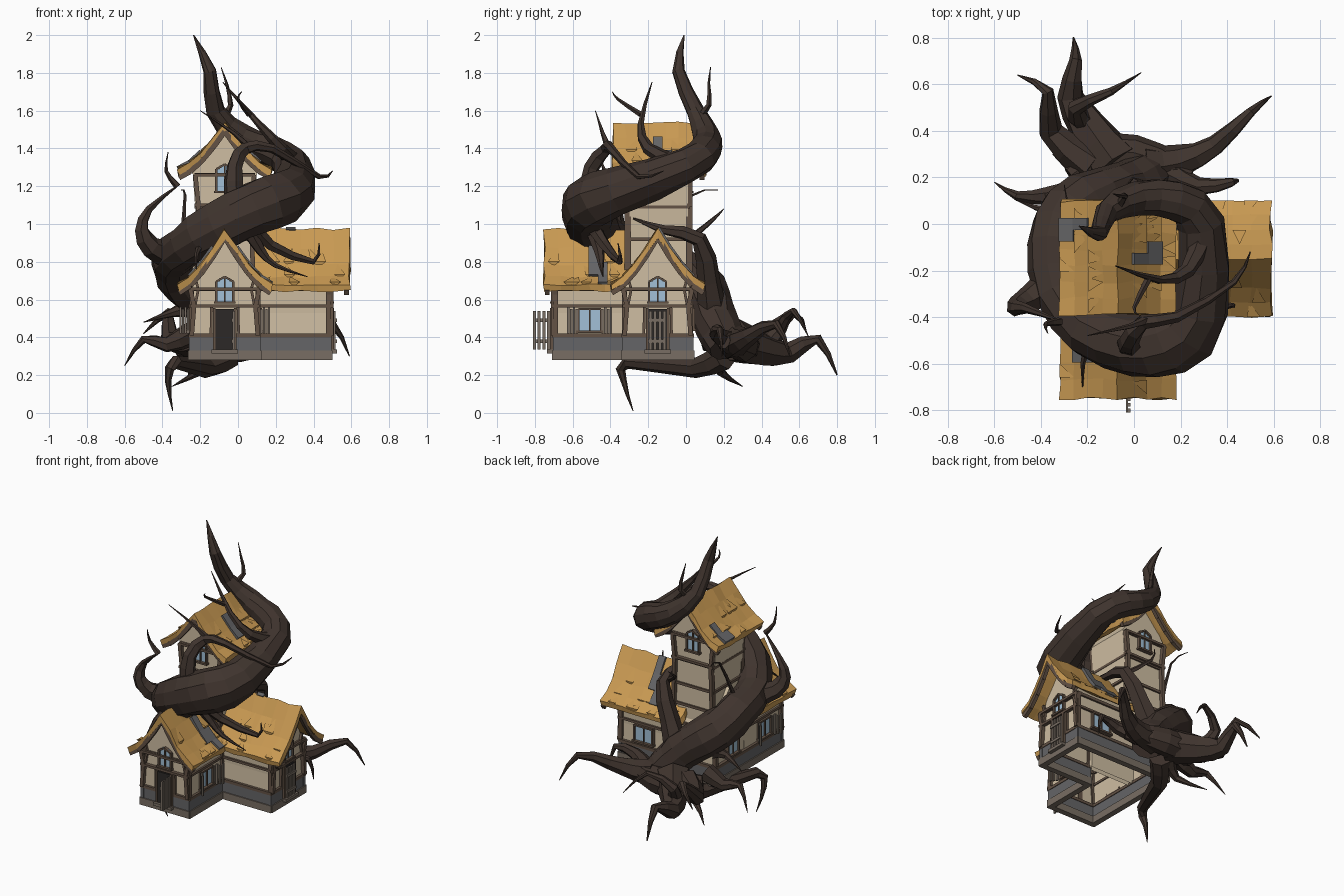
import bpy, bmesh, random
from math import radians, sin, cos, tau
from mathutils import Vector, Matrix

if "Cube" in bpy.data.objects:
    bpy.data.objects.remove(bpy.data.objects["Cube"])
random.seed(4)
V = Vector
COL = dict(bark=(.05, .034, .027), plaster=(.62, .51, .36), thatch=(.58, .32, .085), timber=(.125, .085, .06),
           stone=(.13, .13, .135), glass=(.36, .53, .68), dark=(.025, .022, .02), sill=(.19, .155, .125))
MATS = {}
for k, c in COL.items():
    MATS[k] = bpy.data.materials.new(k)
    MATS[k].diffuse_color = (*c, 1)
PARTS = {}


def part(name, mat):
    return PARTS.setdefault(name, (bmesh.new(), mat))[0]


def beam(bm, M, p, q, w, h):
    """Box from p to q: w in the facade plane, h in depth."""
    p, q = V(p), V(q)
    d = (q - p).normalized()
    ref = V((0, 0, 1)) if abs(d.y) > .8 else V((0, 1, 0))
    a = d.cross(ref).normalized()
    b = a.cross(d)
    A, B = [[bm.verts.new(M @ (e + a * (w / 2 * s) + b * (h / 2 * t))) for s, t in ((-1, -1), (1, -1), (1, 1), (-1, 1))]
            for e in (p, q)]
    bm.faces.new(A[::-1])
    bm.faces.new(B)
    bridge(bm, A, B)


def bridge(bm, a, b):
    for i in range(len(a)):
        bm.faces.new((a[i - 1], a[i], b[i], b[i - 1]))


def path(bm, M, pts, w, h):
    for p, q in zip(pts, pts[1:]):
        beam(bm, M, p, q, w, h)


def place(x, y, deg=0):
    return Matrix.Translation((x, y, 0)) @ Matrix.Rotation(radians(deg), 4, 'Z')


def slope(z0, h):
    """Concave half profile of a roof, ridge to eave."""
    return [(.0625 * i, z0 + h * (1 - i / 4) ** 1.45) for i in range(5)]


def roof(name, M, z0, h, y0, y1, gables):
    half = slope(z0, h)
    prof = [(-x, z) for x, z in half[:0:-1]] + half
    under = [(x * .97, z - (.055 if x == 0 else .035)) for x, z in prof]
    loop = prof + under[::-1]
    bm = part(name, 'thatch')
    n, rows, j = 7, [], lambda s: random.uniform(-s, s)
    for i in range(n + 1):
        y = y0 + (y1 - y0) * i / n
        rows.append([bm.verts.new(M @ V((x + j(.005), y + j(.008), z + j(.007)))) for x, z in loop])
    for a, b in zip(rows, rows[1:]):
        bridge(bm, a, b)
    m, k = len(loop), len(prof)
    for r in (rows[0], rows[-1]):
        for i in range(k - 1):
            bm.faces.new((r[i], r[i + 1], r[m - 2 - i], r[m - 1 - i]))
    # raised wedges of straw widening down the slope
    for s in (-1, 1):
        for _ in range(12):
            i, y, e = random.randrange(1, 4), random.uniform(y0 + .06, y1 - .06), j(.05)
            (xa, za), (xb, zb) = half[i], half[i + 1]
            o, p, q, r = [bm.verts.new(M @ V(c)) for c in (
                (s * xa, y, za + .002), (s * xb, y + e - .03, zb + .014),
                (s * xb, y + e + .03, zb + .014), (s * xb * .98, y + e, zb - .01))]
            for f in ((o, p, q), (o, q, r), (o, r, p), (p, r, q)):
                bm.faces.new(f)
    # barge boards under the gable edges
    for y in gables:
        path(part('barge_boards', 'timber'), M, [(x * .97, y, z - .045) for x, z in prof], .028, .025)


def patch(M, s, z0, h, y, first, count, step=.05):
    """Stepped hole in the thatch."""
    half = slope(z0, h)
    for k in range(count):
        i, v = first + (k + 1) // 2, y + step * (k // 2)
        (xa, za), (xb, zb) = half[i], half[i + 1]
        beam(part('roof_holes', 'stone'), M, (s * xa, v, za + .004), (s * xb, v, zb + .004), .024, .05)


def walls(name, M, w, zb, zt, z0, h, length, flare=0):
    """Open-bottomed gabled shell running from local y=0 to y=length."""
    bm = part(name, 'plaster')
    sec = [(w, zb), (w * .97, (zb + zt) / 2), (w + flare, zt)]
    sec += [(x, z - .035) for x, z in slope(z0, h)[::-1] if 0 < x < w]
    sec += [(0, z0 + h - .05)] + [(-x, z) for x, z in sec[::-1]]
    a, b = [[bm.verts.new(M @ V((x, y, z))) for x, z in sec] for y in (0, length)]
    for i in range(len(sec) - 1):
        bm.faces.new((a[i], a[i + 1], b[i + 1], b[i]))
    bm.faces.new(a)
    bm.faces.new(b[::-1])


def window(M, z, w, h, arch=True, shutters=False):
    t, g = part('window_frames', 'timber'), part('window_glass', 'glass')
    r, top = w / 2, z + h
    rise = .026 * arch
    beam(g, M, (0, -.004, z), (0, -.004, top), w, .01)
    if arch:
        beam(g, M, (0, -.004, top), (0, -.004, top + .02), w * .6, .01)
    path(t, M, [(-r, -.01, z), (-r, -.01, top), (0, -.01, top + rise), (r, -.01, top), (r, -.01, z)], .011, .024)
    beam(t, M, (-r - .012, -.012, z), (r + .012, -.012, z), .012, .034)
    beam(t, M, (0, -.008, z), (0, -.008, top + rise), .007, .018)
    for s in (-1, 1) if shutters else ():
        for k in range(4):
            o = .008 + k * .015
            u, v = s * (r + o), -.012 - o * .9
            beam(part('shutters', 'sill'), M, (u, v, z - .01), (u, v, top + .01 * (k % 2)), .013, .012)


def gable(M, w, zs, mid, top, inner=True):
    """Bowed posts and horizontal rails on a gable end."""
    t = part('timber_frame', 'timber')
    for s in (-w, w):
        path(t, M, [(s, -.008, zs), (s * .93, -.008, mid), (s * 1.04, -.008, top)], .024, .034)
        if inner:
            beam(t, M, (s * .42, -.006, zs), (s * .4, -.006, mid), .014, .022)
            path(t, M, [(s * .9, -.006, mid), (s * .8, -.006, top), (s * .88, -.006, top + .05)], .014, .022)
    for z in (mid, top):
        beam(t, M, (-w - .01, -.01, z), (w + .01, -.01, z), .016, .03)


def tube(bm, pts, n, sub=2):
    """Faceted limb through (x, y, z, radius) points, rounded by a spline."""
    P = [V(p) for p in pts]
    E = [P[0] * 2 - P[1]] + P + [P[-1] * 2 - P[-2]]
    S = []
    for a, b, c, d in zip(E, E[1:], E[2:], E[3:]):
        for k in range(sub):
            t = k / sub
            S.append(b + .5 * ((c - a) * t + (2 * a - 5 * b + 4 * c - d) * t * t + (3 * b - a - 3 * c + d) * t ** 3))
    S.append(P[-1])
    rings, u = [], None
    for i, s in enumerate(S):
        d = (S[min(i + 1, len(S) - 1)] - S[max(i - 1, 0)]).to_3d().normalized()
        u = d.orthogonal() if u is None else u - d * u.dot(d)
        u.normalize()
        v = d.cross(u)
        rings.append([bm.verts.new(s.to_3d() + (u * cos(tau * k / n) + v * sin(tau * k / n)) *
                                   max(s.w, .002) * random.uniform(.93, 1.07)) for k in range(n)])
    for a, b in zip(rings, rings[1:]):
        bridge(bm, a, b)
    bm.faces.new(rings[0][::-1])
    bm.faces.new(rings[-1])


def limb(name, r, *pts, n=6, power=1.0):
    m = len(pts) - 1
    tube(part(name, 'bark'), [(*p, r * (1 - .95 * i / m) ** power) for i, p in enumerate(pts)], n)


# house shells and roofs
I = Matrix()
front, side = place(-.07, -.69), place(.48, -.15, 90)
tower, tower_back = place(-.07, -.3), place(-.07, .01, 180)
LOW, HIGH = (.68, .295), (1.29, .245)
walls('front_wing_walls', front, .175, .4, .66, *LOW, .4)
walls('side_wing_walls', side, .175, .4, .66, *LOW, .72)
walls('tower_walls', tower, .15, .6, 1.27, *HIGH, .31, .02)
roof('front_wing_roof', front, *LOW, -.06, .5, [-.045])
roof('side_wing_roof', side, *LOW, -.11, .49, [-.095])
roof('tower_roof', tower, *HIGH, -.09, .4, [-.075, .385])
patch(front, 1, *LOW, .2, 1, 4)
patch(side, 1, *LOW, .2, 0, 5)
patch(front, -1, *LOW, .12, 1, 3)
patch(tower, -1, *HIGH, .3, 2, 3, -.05)
patch(tower, 1, *HIGH, .15, 1, 3)

# foundation and wall rails along the L-shaped outline
x0, x1, x2, y0, y1, y2 = -.245, .105, .48, -.69, -.325, .025
L = [(x0, y0), (x1, y0), (x1, y1), (x2, y1), (x2, y2), (x0, y2)]
for (x, y), (X, Y) in zip(L, L[1:] + L[:1]):
    d = (V((X, Y)) - V((x, y))).normalized() * .015
    for name, mat, z, hgt, t in (('footing', 'sill', .305, .05, .04), ('stone_base', 'stone', .365, .07, .025),
                                 ('timber_frame', 'timber', .41, .02, .034), ('timber_frame', 'timber', .565, .016, .02),
                                 ('timber_frame', 'timber', .655, .02, .024)):
        w, h = (t, hgt) if abs(d.y) > .01 else (hgt, t)
        beam(part(name, mat), I, (x - d.x, y - d.y, z), (X + d.x, Y + d.y, z), w, h)
    beam(part('timber_frame', 'timber'), I, (x, y, .41), (x, y, .66), .026, .026)

# gable ends and doors
for M in (front, side):
    gable(M, .175, .41, .565, .655)
    window(M, .585, .09, .11)
    for s in (-.056, .056):
        beam(part('door_frames', 'timber'), M, (s, -.012, .33), (s, -.012, .555), .014, .034)
    beam(part('doorways', 'dark'), M, (0, -.015, .335), (0, -.015, .55), .1, .02)
    beam(part('door_steps', 'sill'), M, (-.07, -.03, .325), (.07, -.03, .325), .02, .03)
for name, M in (('side_door', side @ place(-.05, -.03)), ('open_door', place(-.022, -.715, -90))):
    for k in range(4):
        u = .012 + k * .025
        beam(part(name, 'sill'), M, (u, 0, .335), (u, 0, .54), .016, .012)
    for z in (.38, .49):
        beam(part(name, 'sill'), M, (0, -.008, z), (.095, -.008, z), .018, .01)

# tower framing
for M in (tower, tower_back):
    gable(M, .15, .7, 1.1, 1.26, False)
    window(M, 1.17, .09, .12)
for z in (.78, .92, 1.09, 1.26):
    for x in (-.22, .08):
        beam(part('timber_frame', 'timber'), I, (x, -.31, z), (x, .02, z), .018, .018)
    for y in (-.302, .012):
        beam(part('timber_frame', 'timber'), I, (-.23, y, z), (.09, y, z), .018, .018)

# side and back windows
window(place(x1, -.51, 90), .43, .12, .12, False, True)
window(place(x0, -.5, -90), .43, .12, .12, False, True)
window(place(.3, y2, 180), .44, .14, .11, False)
window(place(x0, -.15, -90), .44, .12, .11, False)

# coiling trunk and root crown
tube(part('trunk', 'bark'), [
    (.08, .22, .35, .1), (-.02, .16, .47, .12), (-.14, .12, .59, .13), (-.28, .04, .69, .135), (-.34, -.1, .79, .12),
    (-.32, -.3, .85, .11), (-.19, -.45, .94, .125), (0, -.52, 1.04, .14), (.16, -.5, 1.11, .145), (.28, -.37, 1.17, .13),
    (.29, 0, 1.31, .098), (.17, .1, 1.39, .085), (.01, .11, 1.46, .074), (-.12, .05, 1.6, .05),
    (-.15, -.04, 1.81, .035), (-.235, -.01, 2, .003)], 10)
tube(part('root_crown', 'bark'), [(-.27, .2, .38, .05), (-.1, .3, .36, .095), (.1, .27, .37, .08), (.24, .2, .38, .04)], 9)

# roots
R = dict(n=7, power=1.15)
limb('roots', .12, (-.08, .25, .38), (-.2, .42, .33), (-.27, .55, .32), (-.25, .7, .39), (-.26, .8, .2), **R)
limb('roots', .095, (.05, .25, .38), (.2, .27, .37), (.35, .34, .41), (.5, .48, .47), (.59, .55, .3), **R)
limb('roots', .085, (-.18, .25, .38), (-.36, .4, .38), (-.37, .57, .53), (-.5, .64, .42), **R)
limb('roots', .055, (-.2, .42, .33), (-.25, .5, .45), (-.1, .57, .54), (.03, .65, .4), **R)
limb('roots', .065, (-.25, .13, .42), (-.38, .12, .36), (-.5, .12, .39), (-.6, .18, .25), **R)
limb('roots', .075, (-.05, .2, .3), (-.17, .05, .24), (-.33, -.31, .27), (-.37, -.33, .17), (-.345, -.28, .01), **R)
limb('roots', .05, (-.27, .08, .55), (-.35, .05, .53), (-.5, .1, .48), **R)
limb('roots', .06, (.15, .22, .38), (.28, .16, .42), (.42, .18, .44), (.45, .19, .3), **R)
limb('roots', .05, (-.1, .22, .3), (-.2, .18, .22), (-.35, .3, .14), **R)

# branches
limb('branches', .075, (-.34, -.25, .83), (-.46, -.33, .88), (-.51, -.36, .97), (-.47, -.36, 1.08), (-.31, -.42, 1.21))
limb('branches', .055, (-.02, -.52, 1.14), (-.02, -.5, 1.3), (.04, -.42, 1.4), (.18, -.4, 1.4), (.43, -.25, 1.25), (.5, -.12, 1.28))
limb('branches', .05, (.3, -.05, 1.32), (.23, -.2, 1.4), (.11, -.24, 1.53), (-.08, -.18, 1.75))
limb('branches', .085, (-.04, .14, .5), (.04, .12, .7), (.13, .07, .92), (.13, -.12, .97), (.1, -.28, 1.03))
limb('branches', .045, (.08, -.5, 1), (.17, -.43, .89), (.4, -.35, .8), (.43, -.36, .9))
limb('branches', .04, (.05, -.5, .98), (.12, -.46, .86), (.2, -.45, .78), (.37, -.44, .72))

# twigs
limb('twigs', .02, (-.32, -.42, 1.2), (-.38, -.43, 1.28), (-.37, -.47, 1.38), n=5)
limb('twigs', .022, (.06, -.41, 1.4), (-.02, -.44, 1.48), (-.2, -.48, 1.6), n=5)
limb('twigs', .016, (.06, -.24, 1.58), (0, -.36, 1.66), (.02, -.39, 1.7), n=5)
limb('twigs', .022, (-.08, .06, 1.56), (-.04, .12, 1.63), (-.06, .12, 1.74), (-.09, .13, 1.83), n=5)
limb('twigs', .02, (.12, .02, .92), (-.02, .15, 1.03), (0, .2, 1.08), n=5)
limb('twigs', .015, (-.3, -.1, .88), (-.28, .03, 1.15), (-.3, .17, 1.18), n=5)
limb('twigs', .02, (-.2, -.52, .88), (-.22, -.6, .84), (-.22, -.72, .74), n=5)

# turn collected parts into objects
for name, (bm, mat) in PARTS.items():
    if 'walls' not in name:
        bmesh.ops.recalc_face_normals(bm, faces=bm.faces)
    me = bpy.data.meshes.new(name)
    bm.to_mesh(me)
    bm.free()
    me.materials.append(MATS[mat])
    bpy.context.collection.objects.link(bpy.data.objects.new(name, me))

for m in bpy.data.materials:
    if m.users and not m.is_grease_pencil:
        m.use_nodes = True
        m.node_tree.nodes["Principled BSDF"].inputs["Base Color"].default_value = m.diffuse_color
